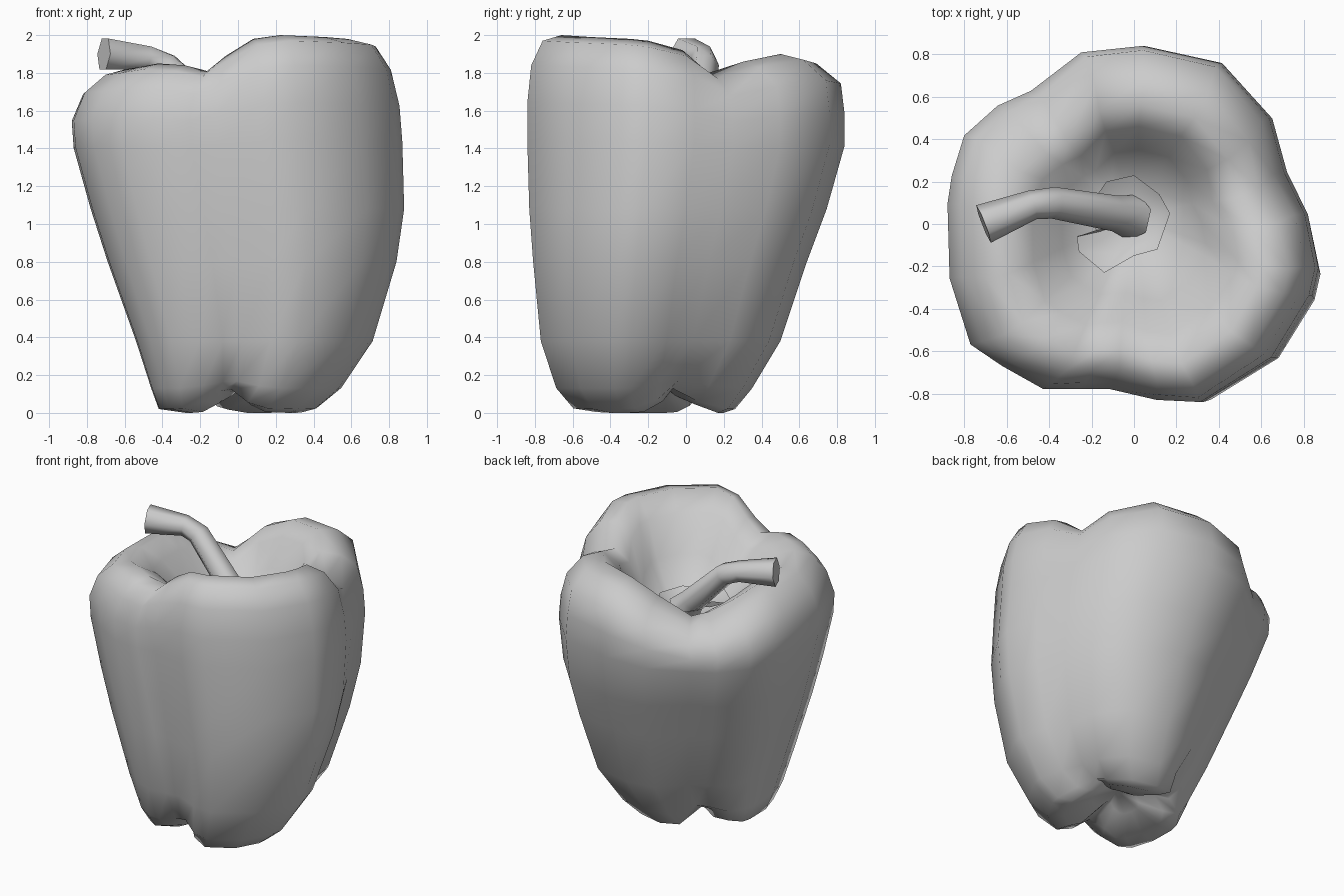
import bpy, bmesh, math
from mathutils import Vector

if "Cube" in bpy.data.objects:
    bpy.data.objects.remove(bpy.data.objects["Cube"])

# Plan outline of the three-lobed body: x, y, and rim height at that point
OUTLINE = [(.83, .05, 1.92), (.73, .25, 1.80), (.66, .5, 1.86), (.42, .76, 1.90),
           (.05, .84, 1.88), (-.24, .81, 1.79), (-.48, .63, 1.63), (-.64, .56, 1.67),
           (-.8, .42, 1.75), (-.86, .23, 1.79), (-.88, .1, 1.81), (-.87, -.25, 1.82),
           (-.77, -.56, 1.83), (-.62, -.66, 1.85), (-.42, -.77, 1.84), (-.25, -.77, 1.81),
           (-.1, -.77, 1.89), (.12, -.82, 1.98), (.33, -.83, 2.0), (.67, -.62, 1.99),
           (.85, -.33, 1.98), (.88, -.2, 1.97)]
GROOVES = [19, 132, 259]

# Levels: z, x min, x max, y min, y max, groove depth, groove lift, share of rim height
LEVELS = [(.08, -.12, .2, -.26, 0, .2, .06, 0),
          (.01, -.28, .34, -.48, .2, .26, .13, 0),
          (.03, -.42, .42, -.60, .26, .22, .11, 0),
          (.13, -.46, .55, -.69, .35, .15, .04, 0),
          (.38, -.54, .715, -.77, .5, .07, 0, 0),
          (.8, -.69, .84, -.81, .64, .03, 0, 0),
          (1.08, -.78, .88, -.83, .745, .01, 0, 0),
          (1.42, -.87, .87, -.84, .84, 0, 0, .2),
          (1.59, -.88, .855, -.84, .84, 0, 0, .5),
          (1.76, -.82, .81, -.82, .82, .02, 0, .8),
          (1.87, -.71, .73, -.76, .69, .04, 0, 1),
          (1.9, -.60, .60, -.66, .56, .05, 0, 1),
          (1.81, -.48, .47, -.52, .46, .05, 0, .85),
          (1.62, -.34, .34, -.36, .35, .03, 0, .5),
          (1.47, -.2, .2, -.2, .22, 0, 0, .1)]


def groove(x, y):
    a = math.degrees(math.atan2(y, x))
    return max(math.exp(-(((a - g + 180) % 360 - 180) / 18) ** 2) for g in GROOVES)


def loft(name, rings, start=None, end=None):
    """Skin a stack of closed rings, with optional pole points."""
    bm = bmesh.new()
    rows = [[bm.verts.new(p) for p in r] for r in rings]
    n = len(rows[0])
    for a, b in zip(rows, rows[1:]):
        for i in range(n):
            j = (i + 1) % n
            bm.faces.new((a[i], a[j], b[j], b[i]))
    for pole, row in ((start, rows[0]), (end, rows[-1])):
        if pole:
            v = bm.verts.new(pole)
            for i in range(n):
                bm.faces.new((row[i], row[(i + 1) % n], v))
    bmesh.ops.recalc_face_normals(bm, faces=bm.faces)
    me = bpy.data.meshes.new(name)
    bm.to_mesh(me)
    bm.free()
    ob = bpy.data.objects.new(name, me)
    bpy.context.collection.objects.link(ob)
    bpy.ops.object.select_all(action='DESELECT')
    ob.select_set(True)
    bpy.context.view_layer.objects.active = ob
    bpy.ops.object.shade_smooth_by_angle(angle=math.radians(65))
    return ob


# Body: lobed skin that rolls over the rim into the stem hollow
rings = []
for z, x0, x1, y0, y1, depth, lift, share in LEVELS:
    c = Vector(((x0 + x1) / 2, (y0 + y1) / 2, 0))
    ring = []
    for x, y, h in OUTLINE:
        g = groove(x, y)
        p = Vector((x0 + (x + .88) / 1.76 * (x1 - x0), y0 + (y + .83) / 1.67 * (y1 - y0), 0))
        p = c + (p - c) * (1 - depth * g)
        p.z = z + lift * g + (h - 1.9) * share
        ring.append(p)
    rings.append(ring)
low = min(p.z for p in rings[1] + rings[2])
for p in rings[0] + rings[1] + rings[2]:
    p.z -= low
loft("pepper_body", rings, (.03, -.14, .16), (0, .03, 1.42))

# Calyx: ragged upturned collar around the foot of the stem
rim = [(.17, .05), (.12, .14), (0, .23), (-.13, .2), (-.2, .1), (-.18, -.03),
       (-.27, -.06), (-.26, -.13), (-.14, -.23), (0, -.15), (.11, -.12)]
loft("calyx", [[(x, y, 1.54) for x, y in rim],
               [(x * .6, y * .6, 1.49) for x, y in rim]], None, (0, .03, 1.5))

# Stem: leaning, bent, flared at the cut end
path = [(0, .03, 1.46, .11), (-.09, .05, 1.56, .085), (-.38, .1, 1.84, .075),
        (-.48, .09, 1.88, .07), (-.71, 0, 1.9, .095)]
pts = [Vector(p[:3]) for p in path]
rings = []
for i, p in enumerate(pts):
    d = (pts[min(i + 1, 4)] - pts[max(i - 1, 0)]).normalized()
    u = d.cross(Vector((0, 0, 1))).normalized()
    v = u.cross(d)
    r = path[i][3]
    rings.append([p + (u * math.cos(k * math.pi / 3) + v * math.sin(k * math.pi / 3)) * r
                  for k in range(6)])
loft("stem", rings, None, pts[-1])
